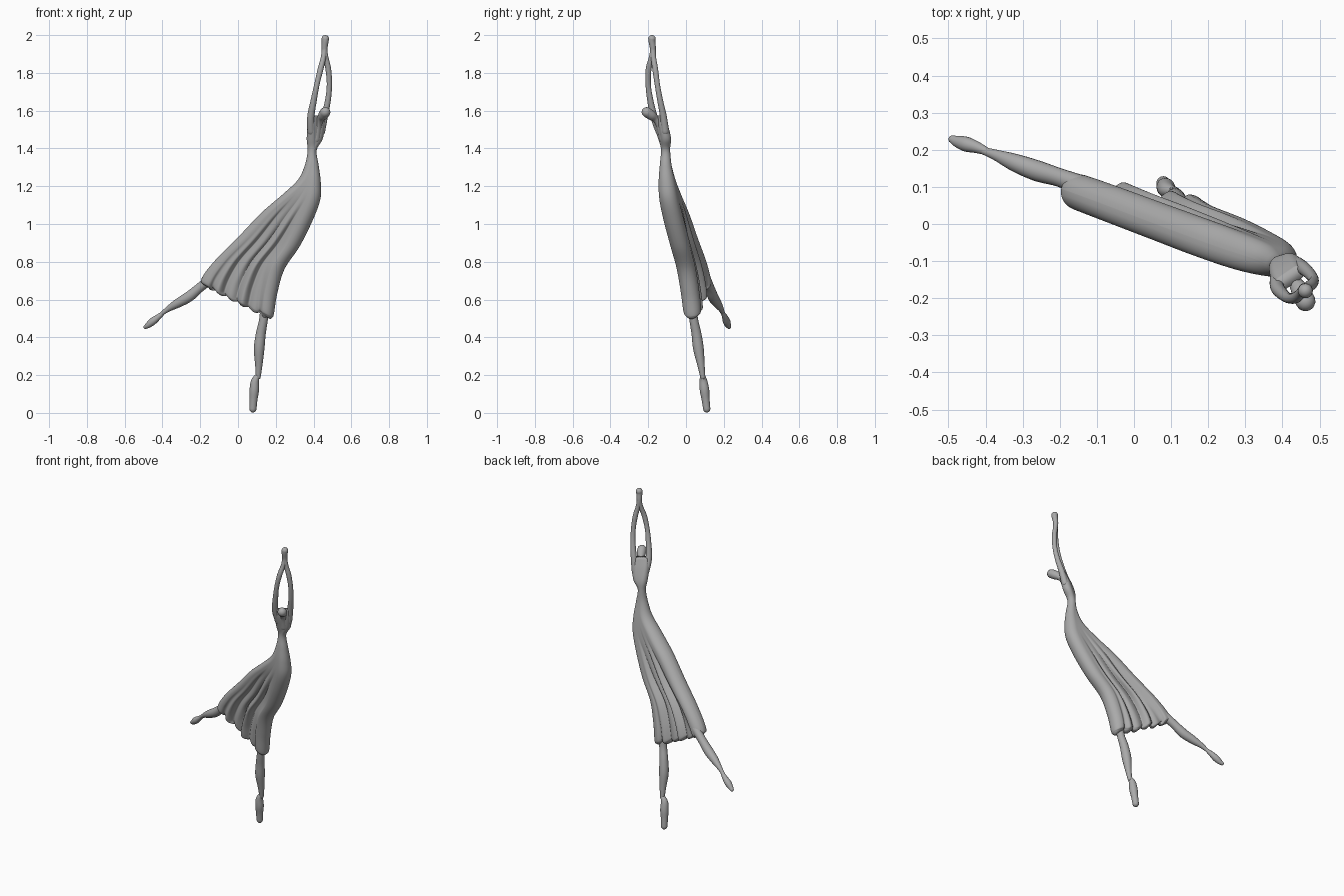
import bpy, bmesh, math
from mathutils import Vector

if "Cube" in bpy.data.objects:
    bpy.data.objects.remove(bpy.data.objects["Cube"])

grey = bpy.data.materials.new("stone grey")
grey.diffuse_color = (0.40, 0.40, 0.40, 1)
grey.use_nodes = True
grey.node_tree.nodes["Principled BSDF"].inputs["Base Color"].default_value = grey.diffuse_color


def smooth_rows(rows, steps):
    """Catmull-Rom interpolation of equal-length number rows."""
    out = []
    for i in range(len(rows) - 1):
        p = [rows[max(i - 1, 0)], rows[i], rows[i + 1], rows[min(i + 2, len(rows) - 1)]]
        for k in range(steps):
            t = k / steps
            out.append([0.5 * (2 * b + (c - a) * t + (2 * a - 5 * b + 4 * c - d) * t * t
                               + (3 * b - a - 3 * c + d) * t ** 3) for a, b, c, d in zip(*p)])
    return out + [list(rows[-1])]


def finish(bm, name):
    bmesh.ops.recalc_face_normals(bm, faces=bm.faces)
    me = bpy.data.meshes.new(name)
    bm.to_mesh(me)
    bm.free()
    me.materials.append(grey)
    me.polygons.foreach_set("use_smooth", [True] * len(me.polygons))
    ob = bpy.data.objects.new(name, me)
    bpy.context.collection.objects.link(ob)
    return ob


def skin(bm, rings):
    for a, b in zip(rings, rings[1:]):
        n = len(a)
        for j in range(n):
            bm.faces.new((a[j], a[(j + 1) % n], b[(j + 1) % n], b[j]))


def limb(name, points, sides=20):
    """Round tube through (x, y, z, radius) points with rounded ends."""
    pts = smooth_rows(points, 6)
    pos = [Vector(p[:3]) for p in pts]
    rad = [p[3] for p in pts]
    d0, d1 = (pos[0] - pos[1]).normalized(), (pos[-1] - pos[-2]).normalized()
    ends = [math.radians(a) for a in (25, 50, 70, 85)]
    pre = [(pos[0] + d0 * rad[0] * math.sin(a), rad[0] * math.cos(a)) for a in reversed(ends)]
    post = [(pos[-1] + d1 * rad[-1] * math.sin(a), rad[-1] * math.cos(a)) for a in ends]
    path = pre + list(zip(pos, rad)) + post
    bm, rings = bmesh.new(), []
    for i, (c, r) in enumerate(path):
        t = (path[min(i + 1, len(path) - 1)][0] - path[max(i - 1, 0)][0]).normalized()
        u = t.cross(Vector((0.3, 0.95, 0))).normalized()
        v = t.cross(u)
        rings.append([bm.verts.new(c + r * (u * math.cos(2 * math.pi * j / sides)
                                            + v * math.sin(2 * math.pi * j / sides)))
                      for j in range(sides)])
    skin(bm, rings)
    bm.faces.new(rings[0])
    bm.faces.new(rings[-1])
    return finish(bm, name)


def ease(a, b, x):
    t = min(max((x - a) / (b - a), 0), 1)
    return t * t * (3 - 2 * t)


# Torso and dress: left edge xyz, right edge xyz, half thickness, fold strength
ROWS = [
    (.385, -.170, 1.575, .455, -.122, 1.575, .018, 0),
    (.372, -.155, 1.52, .456, -.108, 1.52, .026, 0),
    (.366, -.130, 1.45, .446, -.096, 1.45, .028, 0),
    (.369, -.112, 1.39, .416, -.104, 1.39, .024, 0),
    (.355, -.107, 1.315, .427, -.108, 1.31, .031, 0),
    (.318, -.092, 1.235, .438, -.107, 1.22, .043, 0),
    (.235, -.065, 1.155, .435, -.100, 1.13, .050, .05),
    (.125, -.025, 1.06, .395, -.078, 1.02, .052, .3),
    (.010, .018, .94, .325, -.042, .88, .051, .7),
    (-.100, .060, .83, .245, -.010, .76, .050, 1),
    (-.165, .084, .755, .207, .012, .63, .049, 1),
    (-.195, .095, .705, .190, .025, .525, .047, 1),
    (-.188, .096, .685, .182, .026, .505, .036, 1),
    (-.175, .096, .675, .172, .027, .497, .018, 1),
]
COLS, FOLDS = 110, 6
bm, rings = bmesh.new(), []
for row in smooth_rows(ROWS, 7):
    L, R, r, fold = Vector(row[:3]), Vector(row[3:6]), row[6], row[7]
    w = (R - L).length
    normal = Vector((L.y - R.y, R.x - L.x, 0)).normalized()
    e = min(w / 2, max(r, .001))
    front, back = [], []
    for j in range(COLS + 1):
        s = (1 - math.cos(math.pi * j / COLS)) / 2
        s = 0.35 * s + 0.65 * j / COLS if 0 < j < COLS else s
        d = min(s, 1 - s) * w
        h = r * math.sqrt(max(1 - (1 - d / e) ** 2, 0)) if d < e else r
        # pleats between the two leg tubes
        m = ease(1.1 * r, 2.0 * r, d) * fold
        ridge = abs(math.sin(math.pi * FOLDS * s))
        h *= 1 - m * (0.72 - 0.5 * ridge)
        sway = m * r * 0.22 * math.sin(math.pi * FOLDS * s)
        c = L.lerp(R, s) + normal * sway
        c.z -= m * .014 * (ridge - .4)
        h = max(h, .0006)
        front.append(bm.verts.new(c - normal * h))
        back.append(bm.verts.new(c + normal * h))
    rings.append(front + back[::-1])
skin(bm, rings)
for ring in (rings[0], rings[-1]):
    n = len(ring)
    for j in range(COLS):
        bm.faces.new((ring[j], ring[j + 1], ring[n - 2 - j], ring[n - 1 - j]))
finish(bm, "torso_and_dress")

# Standing leg and pointed foot
limb("standing_leg", [
    (.145, .030, .60, .026), (.136, .040, .50, .023), (.121, .055, .42, .026),
    (.112, .066, .34, .028), (.110, .080, .25, .019), (.107, .089, .19, .013)])
limb("standing_foot", [
    (.106, .088, .20, .012), (.090, .092, .168, .021), (.086, .098, .12, .025),
    (.082, .104, .07, .021), (.079, .110, .021, .019)])

# Raised back leg and foot
limb("back_leg", [
    (-.13, .100, .72, .028), (-.20, .125, .665, .025), (-.26, .143, .615, .028),
    (-.32, .165, .580, .024), (-.37, .185, .550, .015), (-.405, .197, .523, .010)])
limb("back_foot", [
    (-.395, .195, .530, .010), (-.425, .207, .505, .016), (-.452, .215, .484, .020),
    (-.475, .222, .465, .016), (-.489, .228, .455, .011)])

# Arms arching overhead, sharing the joined hands
HANDS = [(.458, -.175, 1.925, .015), (.461, -.180, 1.965, .018), (.462, -.180, 1.98, .020)]
limb("left_arm", [
    (.388, -.140, 1.49, .021), (.386, -.170, 1.57, .019), (.402, -.190, 1.66, .016),
    (.418, -.200, 1.74, .014), (.437, -.198, 1.82, .015), (.452, -.183, 1.88, .014)] + HANDS)
limb("right_arm", [
    (.440, -.110, 1.49, .021), (.458, -.120, 1.57, .018), (.477, -.138, 1.66, .015),
    (.484, -.152, 1.74, .014), (.478, -.163, 1.82, .015), (.465, -.172, 1.88, .014)] + HANDS)

# Neck and tilted-back head
limb("neck_and_head", [
    (.412, -.115, 1.45, .026), (.424, -.138, 1.52, .020), (.436, -.160, 1.555, .019),
    (.450, -.183, 1.575, .026), (.462, -.208, 1.592, .027)])
